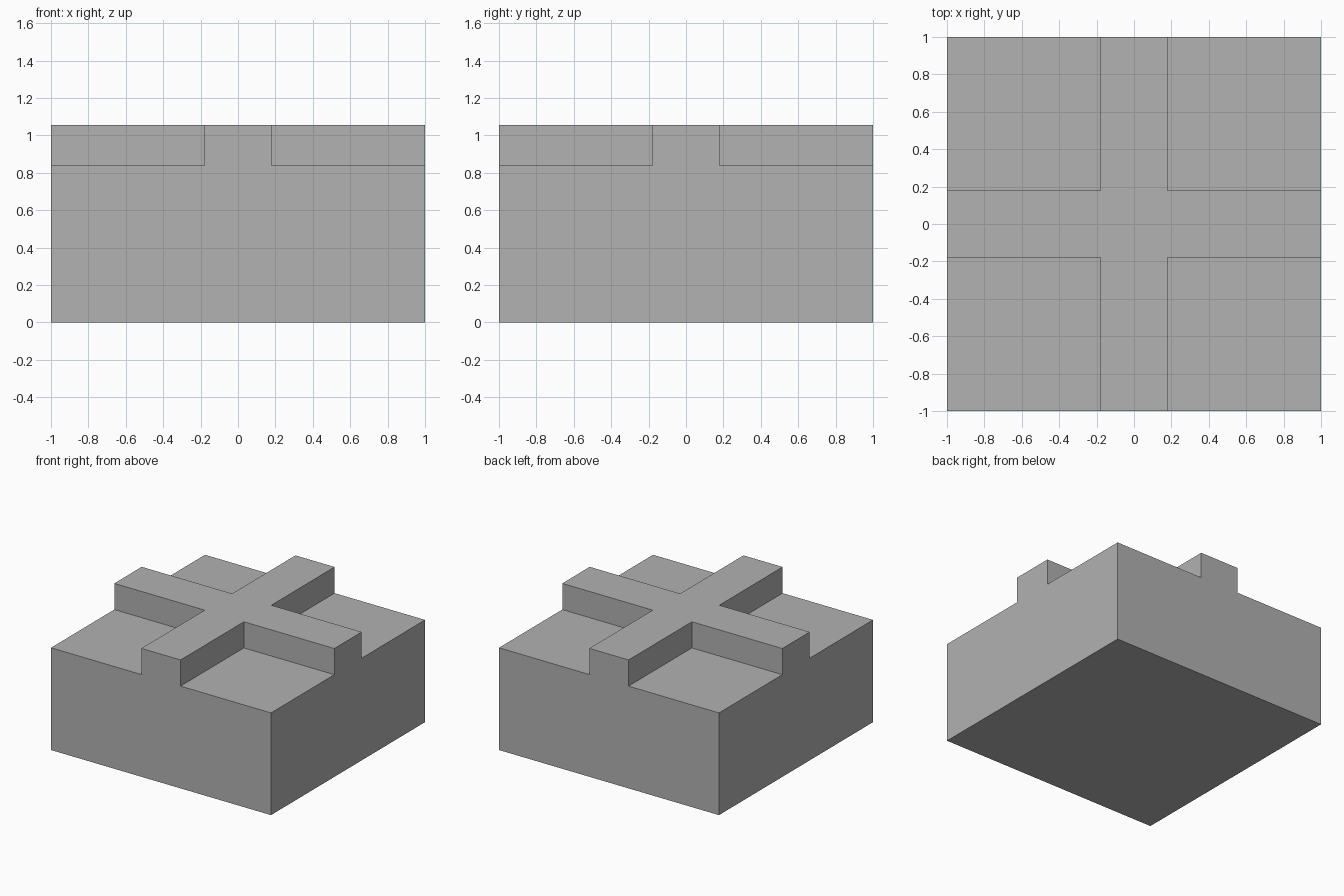
import bpy
import bmesh
from mathutils import Vector

default = bpy.data.objects.get("Cube")
if default:
    bpy.data.objects.remove(default, do_unlink=True)

SIZE, BASE_Z, TOP_Z, ARM = 2.0, 0.84, 1.055, 0.178

# Material
grey = bpy.data.materials.new("plain grey")
grey.use_nodes = True
colour = (0.445, 0.445, 0.445, 1)
grey.diffuse_color = colour
grey.node_tree.nodes["Principled BSDF"].inputs["Base Color"].default_value = colour

# Square base block
bm = bmesh.new()
bmesh.ops.create_cube(bm, size=1)
bmesh.ops.scale(bm, vec=(SIZE, SIZE, BASE_Z), verts=bm.verts)
bmesh.ops.translate(bm, vec=(0, 0, BASE_Z / 2), verts=bm.verts)

# Cut the block along both sides of each arm
for axis in (Vector((1, 0, 0)), Vector((0, 1, 0))):
    for side in (-ARM, ARM):
        bmesh.ops.bisect_plane(bm, geom=bm.verts[:] + bm.edges[:] + bm.faces[:],
                               plane_co=axis * side, plane_no=axis)

# Raise the cross on top
bm.normal_update()
cross = []
for face in bm.faces:
    centre = face.calc_center_median()
    if face.normal.z > 0.9 and min(abs(centre.x), abs(centre.y)) < ARM:
        cross.append(face)
raised = bmesh.ops.extrude_face_region(bm, geom=cross)["geom"]
bmesh.ops.translate(bm, vec=(0, 0, TOP_Z - BASE_Z),
                    verts=[v for v in raised if isinstance(v, bmesh.types.BMVert)])
bmesh.ops.delete(bm, geom=[f for f in cross if f.is_valid], context="FACES")

# Merge the coplanar faces left by the cuts
bmesh.ops.dissolve_limit(bm, angle_limit=0.01, verts=bm.verts, edges=bm.edges)
bmesh.ops.recalc_face_normals(bm, faces=bm.faces)

mesh = bpy.data.meshes.new("cross_topped_block")
bm.to_mesh(mesh)
bm.free()
mesh.materials.append(grey)
block = bpy.data.objects.new("cross_topped_block", mesh)
bpy.context.collection.objects.link(block)
